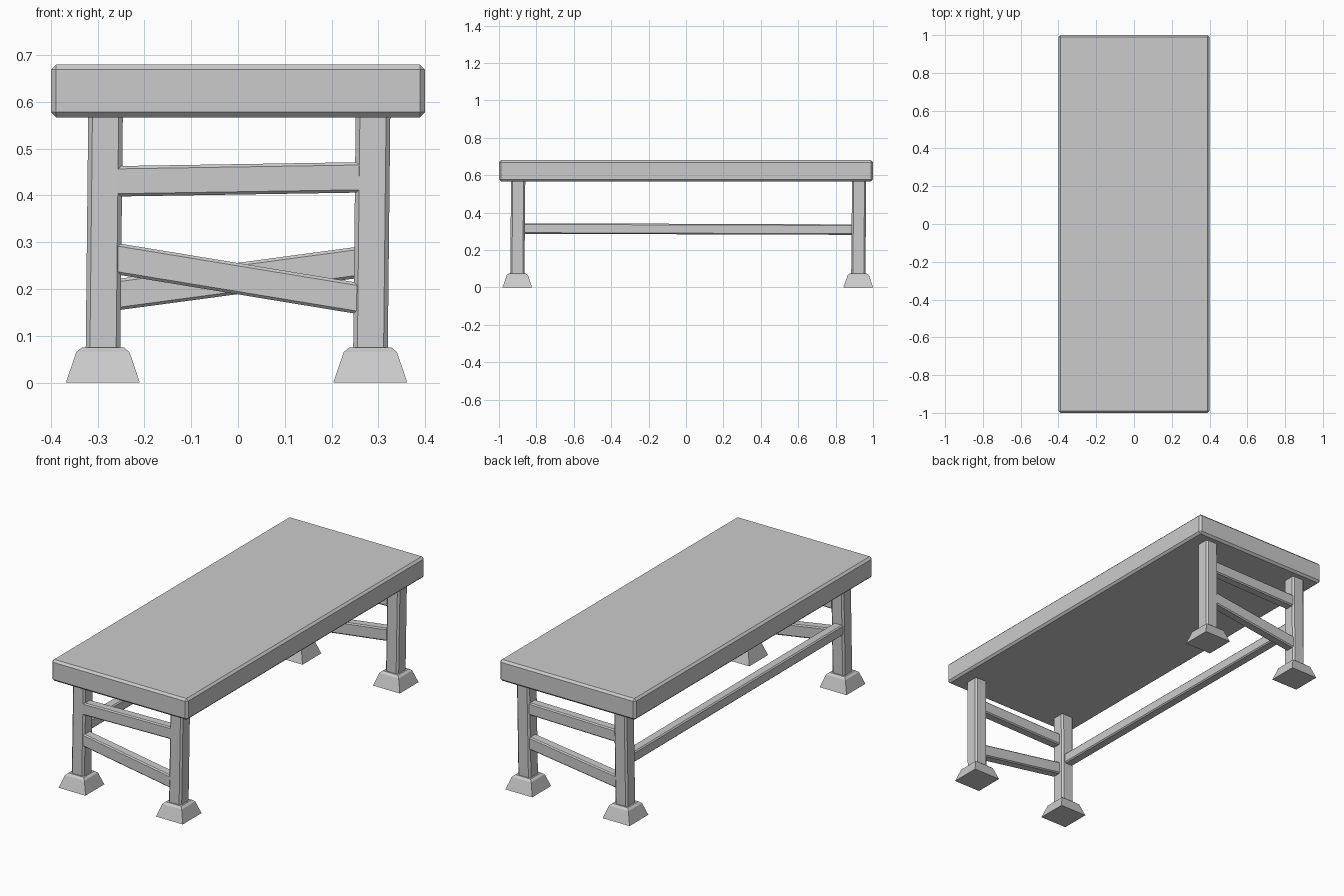
import bpy
import bmesh
from mathutils import Vector

if "Cube" in bpy.data.objects:
    bpy.data.objects.remove(bpy.data.objects["Cube"])

grey = bpy.data.materials.new("plain grey")
grey.use_nodes = True
grey.diffuse_color = (0.6, 0.6, 0.6, 1)
grey.node_tree.nodes["Principled BSDF"].inputs["Base Color"].default_value = (0.6, 0.6, 0.6, 1)


def finish(name, bm, chamfer=0):
    """Turn a bmesh into a flat-shaded object with chamfered edges."""
    mesh = bpy.data.meshes.new(name)
    bm.to_mesh(mesh)
    bm.free()
    mesh.materials.append(grey)
    obj = bpy.data.objects.new(name, mesh)
    bpy.context.collection.objects.link(obj)
    if chamfer:
        mod = obj.modifiers.new("chamfer", "BEVEL")
        mod.width = chamfer
        mod.segments = 1
    return obj


def beam(name, start, end, axis, section, chamfer):
    """Rectangular bar along one axis, sheared so it runs from start to end."""
    bm = bmesh.new()
    bmesh.ops.create_cube(bm, size=1)
    for v in bm.verts:
        base = Vector(end if v.co[axis] > 0 else start)
        offset = Vector(v.co[i] * section[i] for i in range(3))
        offset[axis] = 0
        v.co = base + offset
    return finish(name, bm, chamfer)


def foot(name, x, y):
    """Flared block with a sloping shoulder."""
    bm = bmesh.new()
    rings = []
    for half, z in ((0.079, 0), (0.057, 0.065), (0.045, 0.075)):
        rings.append([bm.verts.new((x + sx * half, y + sy * half, z))
                      for sx, sy in ((-1, -1), (1, -1), (1, 1), (-1, 1))])
    bm.faces.new(rings[0][::-1])
    bm.faces.new(rings[-1])
    for low, high in zip(rings, rings[1:]):
        for i in range(4):
            j = (i + 1) % 4
            bm.faces.new((low[i], low[j], high[j], high[i]))
    return finish(name, bm)


# Table top
beam("table_top", (0, -1, 0.6235), (0, 1, 0.6235), 1, (0.8, 0, 0.113), 0.011)

# Legs lean slightly to one side; each stands in a flared foot
for side, x in (("right", -0.289), ("left", 0.283)):
    for end, y in (("front", -0.902), ("back", 0.921)):
        foot(f"{end}_{side}_foot", x, y)
        beam(f"{end}_{side}_leg", (x, y, 0.04), (x + 0.006, y + 0.005, 0.6),
             2, (0.074, 0.076, 0), 0.009)

# End rails: a nearly level upper one and a slanted lower one
for end, y, low_right, low_left in (("front", -0.91, 0.268, 0.176),
                                    ("back", 0.93, 0.185, 0.26)):
    beam(f"{end}_upper_rail", (-0.28, y, 0.43), (0.28, y, 0.439),
         0, (0, 0.052, 0.065), 0.006)
    beam(f"{end}_lower_rail", (-0.28, y, low_right), (0.28, y, low_left),
         0, (0, 0.052, 0.067), 0.006)

# Long rail on one side only
beam("long_side_rail", (-0.292, -0.9, 0.315), (-0.292, 0.92, 0.309),
     1, (0.052, 0, 0.056), 0.006)
